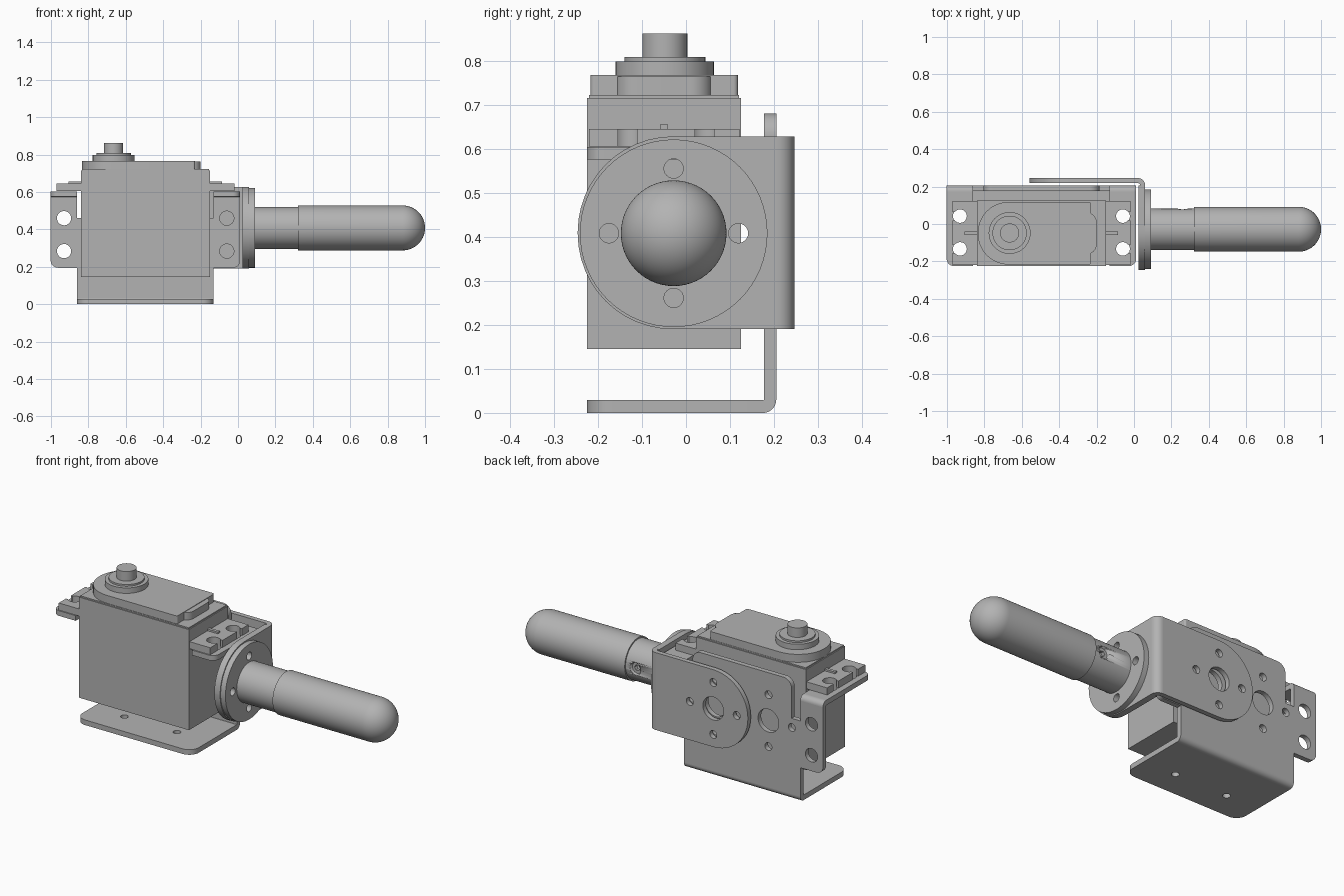
import bpy, bmesh
from math import sin, cos, pi, radians
from mathutils import Vector, Matrix

cube = bpy.data.objects.get("Cube")
if cube:
    bpy.data.objects.remove(cube, do_unlink=True)

grey = bpy.data.materials.new("satin grey")
grey.use_nodes = True
colour = (0.45, 0.45, 0.45, 1)
grey.diffuse_color = colour
grey.node_tree.nodes["Principled BSDF"].inputs["Base Color"].default_value = colour

# Columns: the two outline directions, then the thickness direction
FRAMES = {
    "z": Matrix.Identity(3),
    "y": Matrix(((1, 0, 0), (0, 0, -1), (0, 1, 0))),
    "x": Matrix(((0, 0, 1), (1, 0, 0), (0, 1, 0))),
}


def arc(u, v, r, start, end, n=24):
    return [(u + r * cos(start + (end - start) * i / n),
             v + r * sin(start + (end - start) * i / n)) for i in range(n + 1)]


def circle(u, v, r, n=40):
    return arc(u, v, r, 0, 2 * pi, n)[:-1]


def fillet(corners, n=12):
    """Round each (u, v, radius) corner of a polygon."""
    out = []
    for i, (u, v, r) in enumerate(corners):
        p = Vector((u, v))
        if r == 0:
            out.append((u, v))
            continue
        a = (Vector(corners[i - 1][:2]) - p).normalized()
        b = (Vector(corners[(i + 1) % len(corners)][:2]) - p).normalized()
        half = a.angle(b) / 2
        centre = p + (a + b).normalized() * r / sin(half)
        t = r * cos(half) / sin(half)
        s, e = p + a * t - centre, p + b * t - centre
        sweep = s.angle_signed(e)
        for k in range(n + 1):
            out.append(tuple(centre + Matrix.Rotation(-sweep * k / n, 2) @ s))
    return out


def rect(u0, u1, v0, v1, r=(0, 0, 0, 0)):
    return fillet([(u0, v0, r[0]), (u1, v0, r[1]), (u1, v1, r[2]), (u0, v1, r[3])])


def finish(ob):
    bpy.ops.object.select_all(action="DESELECT")
    ob.select_set(True)
    bpy.context.view_layer.objects.active = ob
    if ob.type == "CURVE":
        bpy.ops.object.convert(target="MESH")
        ob = bpy.context.object
    ob.data.materials.clear()
    ob.data.materials.append(grey)
    bpy.ops.object.shade_smooth_by_angle(angle=radians(30))
    return ob


def plate(name, axis, lo, hi, outline, holes=()):
    """Flat outline with holes, thickened from lo to hi along an axis."""
    cu = bpy.data.curves.new(name, "CURVE")
    cu.dimensions = "2D"
    cu.fill_mode = "BOTH"
    cu.extrude = (hi - lo) / 2
    for loop in (outline, *holes):
        sp = cu.splines.new("POLY")
        sp.points.add(len(loop) - 1)
        for pt, (u, v) in zip(sp.points, loop):
            pt.co = (u, v, 0, 1)
        sp.use_cyclic_u = True
    ob = bpy.data.objects.new(name, cu)
    bpy.context.collection.objects.link(ob)
    m = FRAMES[axis].to_4x4()
    m.translation["xyz".index(axis)] = (lo + hi) / 2
    ob.matrix_world = m
    return finish(ob)


def bend(name, axis, lo, hi, cu, cv, r_in, r_out, start):
    """Quarter-round sheet bend."""
    return plate(name, axis, lo, hi, arc(cu, cv, r_out, start, start + pi / 2, 10)
                 + arc(cu, cv, r_in, start + pi / 2, start, 10))


def horn_holes(u, v, big):
    centre = [circle(u, v, 0.065)] if big else []
    return centre + [circle(u + 0.147 * cos(k * pi / 2), v + 0.147 * sin(k * pi / 2), 0.022, 24)
                     for k in range(4)]


MID, AXIS_Z, ROD_Y = -0.495, 0.408, -0.028
PIVOTS = (-0.66, -0.33)
SLOTS = (-0.133, 0.042)

# Servo case, lid and output shaft
plate("servo_case", "z", 0.145, 0.715, rect(-0.84, -0.15, -0.225, 0.125))
plate("case_seam", "z", 0.715, 0.722, rect(-0.835, -0.155, -0.22, 0.12))
plate("servo_lid", "z", 0.72, 0.767, rect(-0.835, -0.23, -0.217, 0.118, (0.165, 0.01, 0.01, 0.165)))
plate("lid_bump", "z", 0.72, 0.764, rect(-0.3, -0.2, -0.16, 0.06, (0, 0.05, 0.05, 0)))
for name, r, lo, hi in (("shaft_collar", 0.112, 0.765, 0.798), ("shaft_ring", 0.092, 0.79, 0.808),
                        ("output_shaft", 0.051, 0.79, 0.862)):
    plate(name, "z", lo, hi, circle(-0.665, -0.048, r))

# Servo ears with open slots and a stiffening rib, one at each end
for side, s in (("right", -1), ("left", 1)):
    edge, inner, hole_x = MID + s * 0.475, MID + s * 0.34, MID + s * 0.435
    outline = [(inner, -0.22), (edge, -0.22)]
    for y in SLOTS:
        loop = arc(0, y, 0.036, -0.66, -2 * pi + 0.66, 30)
        outline += [(edge, y - 0.022)]
        outline += [(hole_x + s * u, v) for u, v in loop]
        outline += [(edge, y + 0.022)]
    outline += [(edge, 0.122), (inner, 0.122)]
    plate(side + "_servo_ear", "z", 0.605, 0.645, outline)
    plate(side + "_ear_rib", "z", 0.64, 0.655,
          rect(min(inner, inner + s * 0.07), max(inner, inner + s * 0.07), -0.059, -0.041))

    # Folded shelf under the ear
    x0, x1 = sorted((MID + s * 0.365, MID + s * 0.507))
    r = (0.04, 0, 0, 0) if s < 0 else (0, 0.04, 0, 0)
    plate(side + "_shelf", "z", 0.575, 0.604, rect(x0, x1, -0.225, 0.175, r),
          [circle(hole_x, y, 0.038) for y in SLOTS])
    bend(side + "_shelf_bend", "x", x0, x1, 0.175, 0.574, 0.001, 0.03, 0)

# Servo bracket: back wall with side tabs, base plate, bend between them
half = [(0.365, 0.03, 0), (0.365, 0.195, 0), (0.507, 0.195, 0.04), (0.507, 0.575, 0),
        (0.365, 0.575, 0), (0.365, 0.46, 0), (0.31, 0.46, 0), (0.31, 0.68, 0.05)]
wall = [(MID + u, v, r) for u, v, r in half] + [(MID - u, v, r) for u, v, r in reversed(half)]
wall_holes = [circle(MID + s * 0.435, z, 0.038) for s in (-1, 1) for z in (0.284, 0.46)]
for x, turn in zip(PIVOTS, (0, 2)):
    ring = horn_holes(x, AXIS_Z, True)
    ring.pop(1 + turn)
    wall_holes += ring
plate("bracket_back_wall", "y", 0.177, 0.205, fillet(wall), wall_holes)
plate("bracket_base", "z", 0, 0.029, rect(MID - 0.365, MID + 0.365, -0.225, 0.175, (0.06, 0.06, 0, 0)),
      [circle(x, -0.075, 0.02, 24) for x in PIVOTS])
bend("bracket_base_bend", "x", MID - 0.365, MID + 0.365, 0.175, 0.03, 0.002, 0.03, -pi / 2)

# Swing arm: two round-ended legs joined by a bend
plate("arm_back_leg", "y", 0.219, 0.246, rect(-0.56, 0.02, 0.19, 0.628, (0.217, 0, 0, 0.217)),
      horn_holes(-0.343, AXIS_Z, True))
plate("arm_side_leg", "x", 0.024, 0.06, rect(-0.246, 0.206, 0.19, 0.628, (0.217, 0, 0, 0.217)),
      horn_holes(ROD_Y, AXIS_Z, False))
bend("arm_bend", "z", 0.19, 0.628, 0.02, 0.206, 0.013, 0.04, 0)

# Flange disc
plate("flange_disc", "x", 0.06, 0.09, circle(ROD_Y, AXIS_Z, 0.213, 64),
      horn_holes(ROD_Y, AXIS_Z, False))


# Rod: turned neck and round-nosed grip
def lathe(name, profile):
    bm = bmesh.new()
    vs = [bm.verts.new((x, r, 0)) for x, r in profile]
    es = [bm.edges.new(pair) for pair in zip(vs, vs[1:])]
    bmesh.ops.spin(bm, geom=vs + es, cent=(0, 0, 0), axis=(1, 0, 0), angle=2 * pi, steps=56)
    bmesh.ops.remove_doubles(bm, verts=bm.verts, dist=1e-5)
    bmesh.ops.recalc_face_normals(bm, faces=bm.faces)
    me = bpy.data.meshes.new(name)
    bm.to_mesh(me)
    bm.free()
    ob = bpy.data.objects.new(name, me)
    ob.location = (0, ROD_Y, AXIS_Z)
    bpy.context.collection.objects.link(ob)
    return finish(ob)


neck = lathe("rod_neck", [(0.085, 0), (0.085, 0.112), (0.325, 0.112), (0.325, 0)])
lathe("rod_grip", [(0.32, 0), (0.32, 0.12)] + arc(0.88, 0, 0.12, pi / 2, 0, 20)[:-1] + [(1.0, 0)])

# Set screw sunk into the back of the neck
cutter = plate("screw_cutter", "y", 0.045, 0.2, circle(0.26, AXIS_Z, 0.034))
cutter.hide_render = True
mod = neck.modifiers.new("screw_hole", "BOOLEAN")
mod.operation, mod.object, mod.solver = "DIFFERENCE", cutter, "EXACT"
bpy.context.view_layer.objects.active = neck
bpy.ops.object.modifier_apply(modifier=mod.name)
bpy.data.objects.remove(cutter, do_unlink=True)
plate("set_screw", "y", 0.04, 0.065, circle(0.26, AXIS_Z, 0.031), [circle(0.26, AXIS_Z, 0.017, 6)])
